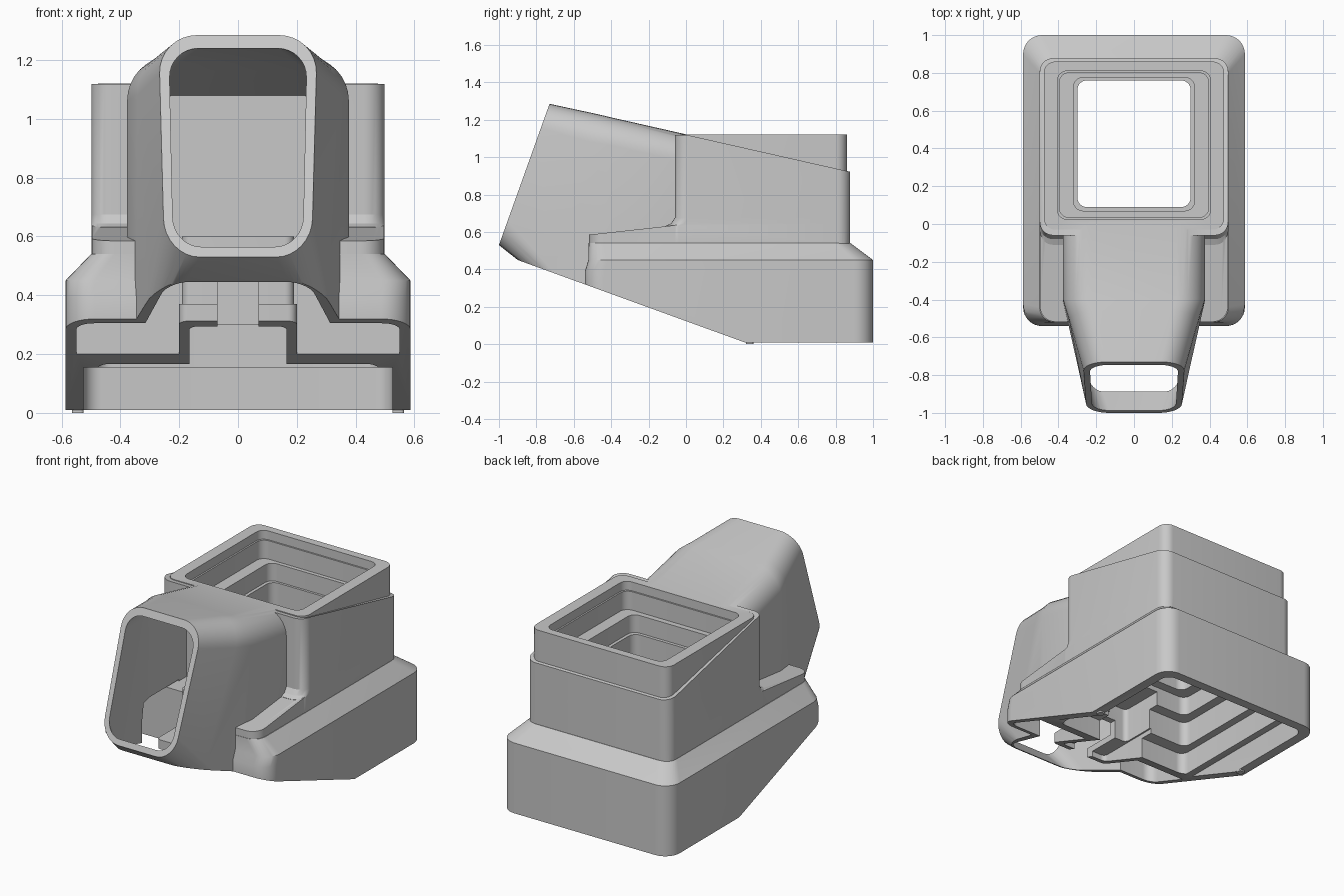
import bpy, bmesh, math

cube = bpy.data.objects.get("Cube")
if cube:
    bpy.data.objects.remove(cube, do_unlink=True)

grey = bpy.data.materials.new("plain grey")
grey.use_nodes = True
COLOUR = (0.58, 0.58, 0.58, 1)
grey.diffuse_color = COLOUR
grey.node_tree.nodes["Principled BSDF"].inputs["Base Color"].default_value = COLOUR


def rounded(a0, a1, b0, b1, r, low_r=None, n=8):
    """Rounded rectangle; low_r rounds the two corners at b0."""
    q = low_r or r
    corners = [(a1 - r, b1 - r, r), (a0 + r, b1 - r, r), (a0 + q, b0 + q, q), (a1 - q, b0 + q, q)]
    pts = []
    for k, (a, b, rad) in enumerate(corners):
        for i in range(n + 1):
            t = math.pi / 2 * (k + i / n)
            pts.append((a + rad * math.cos(t), b + rad * math.sin(t)))
    return pts


def loft(name, rings):
    """Closed solid skinned through rings of equal point count."""
    bm = bmesh.new()
    rows = [[bm.verts.new(p) for p in ring] for ring in rings]
    for low, high in zip(rows, rows[1:]):
        for i in range(len(low)):
            j = (i + 1) % len(low)
            bm.faces.new((low[i], low[j], high[j], high[i]))
    bm.faces.new(rows[0][::-1])
    bm.faces.new(rows[-1])
    bmesh.ops.recalc_face_normals(bm, faces=bm.faces)
    mesh = bpy.data.meshes.new(name)
    bm.to_mesh(mesh)
    bm.free()
    mesh.materials.append(grey)
    obj = bpy.data.objects.new(name, mesh)
    bpy.context.collection.objects.link(obj)
    return obj


def ring(w, y0, y1, r, z):
    """Horizontal ring; z is a height or a function of y."""
    height = z if callable(z) else lambda y: z
    return [(x, y, height(y)) for x, y in rounded(-w, w, y0, y1, r)]


def block(name, w, y0, y1, z0, z1, r=0.03):
    return loft(name, [ring(w, y0, y1, r, z0), ring(w, y0, y1, r, z1)])


def roof(y):
    return 1.12 - 0.226 * y


def upright(w, y, z0, drop, r, low_r):
    """Vertical snout section just below the roof slope."""
    return [(x, y, z) for x, z in rounded(-w, w, z0, roof(y) - drop, r, low_r)]


def leaning(w_low, w_high, z0, z1, r, low_r, shift=0):
    """Section parallel to the snout opening, moved back by shift."""
    pts = []
    for x, z in rounded(-w_high, w_high, z0, z1, r, low_r):
        t = (z - z0) / (z1 - z0)
        k = (w_low + (w_high - w_low) * t) / w_high
        pts.append((x * k, -1 + (z - 0.53) * 0.358 + shift, z))
    return pts


def combine(target, tool, operation):
    mod = target.modifiers.new("combine", "BOOLEAN")
    mod.operation = operation
    mod.solver = "EXACT"
    mod.object = tool
    bpy.context.view_layer.objects.active = target
    bpy.ops.object.modifier_apply(modifier=mod.name)
    bpy.data.objects.remove(tool, do_unlink=True)


# Base with chamfered shoulder
body = loft("housing", [
    ring(0.587, -0.542, 1, 0.1, 0.01),
    ring(0.587, -0.54, 1, 0.1, 0.39),
    ring(0.587, -0.522, 1, 0.1, 0.45),
    ring(0.5, -0.52, 0.88, 0.08, 0.54),
])

# Sloping shelf, collar with sloping top, tower and snout
solids = [
    loft("shelf", [
        ring(0.497, -0.518, 0.1, 0.08, 0.5),
        ring(0.497, -0.518, 0.1, 0.08, lambda y: 0.585 + 0.11 * (y + 0.52)),
    ]),
    loft("collar", [
        ring(0.499, -0.11, 0.878, 0.07, 0.51),
        ring(0.499, -0.11, 0.878, 0.07, 0.632),
        ring(0.499, -0.08, 0.878, 0.07, 0.645),
        ring(0.499, -0.06, 0.878, 0.07, 0.675),
        ring(0.499, -0.06, 0.878, 0.07, lambda y: min(1.118, roof(y))),
    ]),
    block("tower", 0.477, -0.03, 0.86, 0.52, 1.12, 0.06),
    loft("snout", [
        upright(0.377, 0.02, -0.1, -0.002, 0.15, 0.08),
        upright(0.377, -0.4, -0.1, -0.002, 0.15, 0.08),
        leaning(0.294, 0.352, 0.35, 1.227, 0.145, 0.08, 0.29),
        leaning(0.25, 0.27, 0.53, 1.285, 0.13, 0.13),
    ]),
]
for solid in solids:
    combine(body, solid, "UNION")

# Front chamber and snout passage, open underneath
front_cuts = [
    loft("front_chamber", [
        ring(0.55, -0.5, -0.1, 0.06, -0.2),
        ring(0.55, -0.5, -0.1, 0.06, 0.43),
        ring(0.46, -0.48, -0.1, 0.05, 0.52),
        ring(0.46, -0.48, -0.1, 0.05, 0.545),
    ]),
    loft("snout_passage", [
        upright(0.337, -0.03, -0.2, 0.048, 0.11, 0.06),
        upright(0.337, -0.39, -0.2, 0.045, 0.11, 0.06),
        leaning(0.258, 0.313, 0.33, 1.187, 0.11, 0.06, 0.282),
        leaning(0.22, 0.235, 0.565, 1.24, 0.1, 0.1),
        leaning(0.22, 0.235, 0.565, 1.24, 0.1, 0.1, -0.1),
    ]),
]
for cut in front_cuts:
    combine(body, cut, "DIFFERENCE")

# Dividing wall and the stepped box in front of it
inner_walls = [
    loft("divider", [
        ring(0.57, -0.21, -0.02, 0.01, 0.015),
        ring(0.57, -0.21, -0.02, 0.01, 0.44),
        ring(0.48, -0.21, -0.02, 0.01, 0.535),
    ]),
    block("upper_box", 0.19, -0.3, -0.01, 0.016, 0.6),
    block("lower_box", 0.2, -0.52, -0.015, 0.017, 0.37),
]
for wall in inner_walls:
    combine(body, wall, "UNION")

# Stepped well through the tower, hollow boxes and slot
wells = [
    block("well_foot", 0.525, -0.16, 0.94, -0.1, 0.155, 0.06),
    block("well_low_step", 0.48, -0.12, 0.89, 0.1, 0.3, 0.05),
    block("well_mid_step", 0.43, -0.04, 0.84, 0.2, 0.46, 0.05),
    block("well_upper_step", 0.37, 0.03, 0.8, 0.4, 0.58, 0.05),
    block("well_throat", 0.3, 0.09, 0.76, 0.5, 0.87, 0.05),
    block("well_high_step", 0.32, 0.07, 0.775, 0.84, 0.98, 0.05),
    block("well_neck", 0.395, 0.035, 0.8, 0.95, 1.1, 0.05),
    block("well_mouth", 0.405, 0.025, 0.81, 1.065, 1.3, 0.05),
    block("lower_box_hollow", 0.165, -0.47, 0, -0.11, 0.33),
    block("upper_box_hollow", 0.155, -0.26, 0.12, -0.12, 0.55),
    block("slot", 0.07, -0.535, -0.19, -0.13, 0.45, 0.005),
]
for well in wells:
    combine(body, well, "DIFFERENCE")

# Sloping underside
profile = [(-1.2, 0.559), (0.34, 0), (0.34, -0.5), (-1.2, -0.5)]
underside = loft("underside_cut", [[(x, y, z) for y, z in profile] for x in (-1, 1)])
combine(body, underside, "DIFFERENCE")

# Small feet under the side walls
for x in (-0.545, 0.545):
    foot = loft("foot", [[(x + a, y, z) for a, y in rounded(-0.02, 0.02, 0.32, 0.36, 0.01)]
                         for z in (0, 0.03)])
    combine(body, foot, "UNION")

# Trim anything left below the base
floor_cut = block("floor_cut", 1, -1.3, 1.3, -1, 0)
combine(body, floor_cut, "DIFFERENCE")

# Smooth shading with crisp edges
bpy.ops.object.select_all(action="DESELECT")
body.select_set(True)
bpy.context.view_layer.objects.active = body
bpy.ops.object.shade_smooth_by_angle(angle=math.radians(30))
